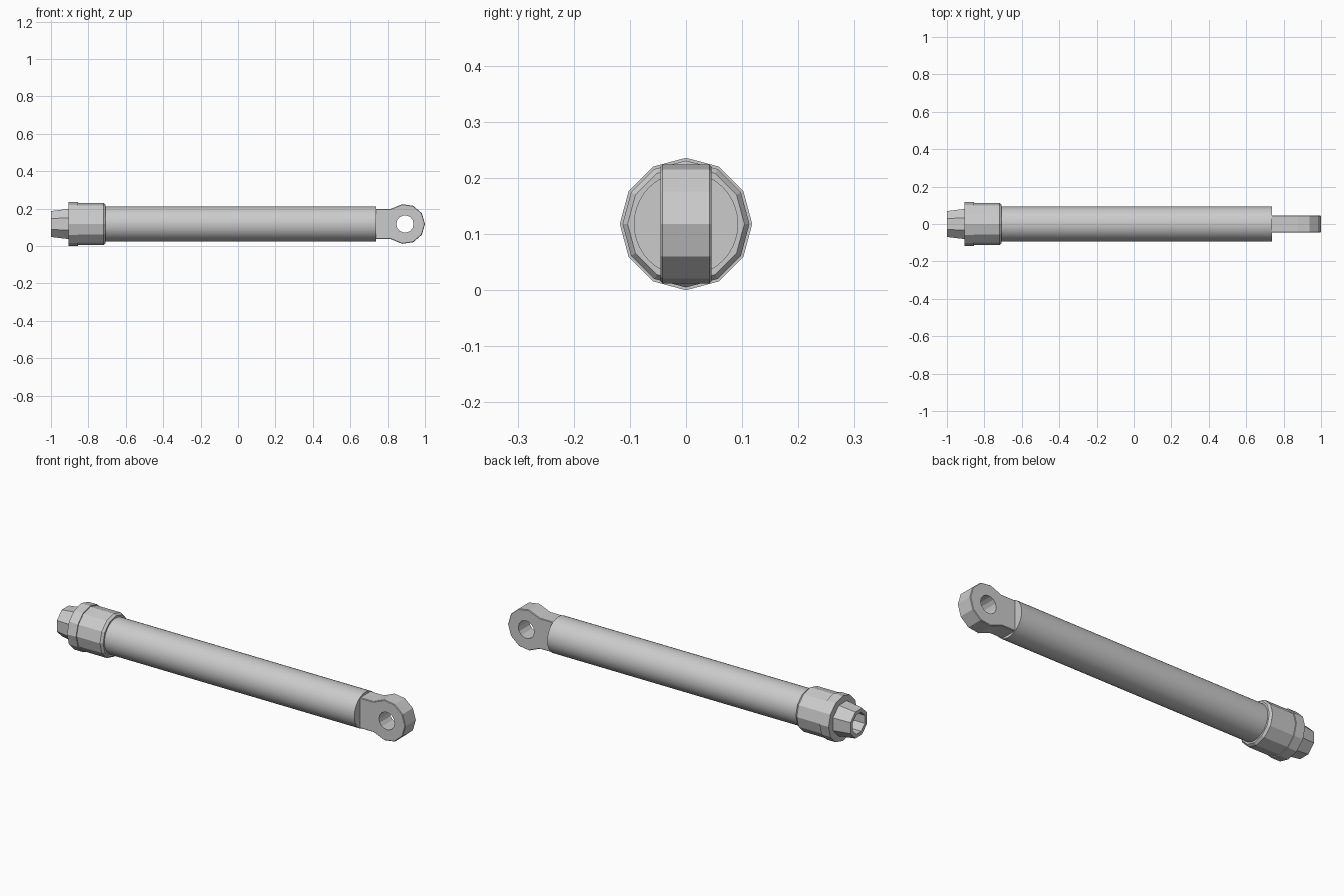
import bpy, bmesh
from math import cos, sin, pi, radians

cube = bpy.data.objects.get("Cube")
if cube:
    bpy.data.objects.remove(cube)

AXIS_Z = 0.118

grey = bpy.data.materials.new("light_grey_metal")
grey.use_nodes = True
colour = (0.6, 0.6, 0.6, 1)
grey.diffuse_color = colour
grey.node_tree.nodes["Principled BSDF"].inputs["Base Color"].default_value = colour


def finish(name, bm):
    bmesh.ops.recalc_face_normals(bm, faces=bm.faces)
    mesh = bpy.data.meshes.new(name)
    bm.to_mesh(mesh)
    bm.free()
    mesh.materials.append(grey)
    obj = bpy.data.objects.new(name, mesh)
    bpy.context.collection.objects.link(obj)
    return obj


def lathe(name, profile, sides, turn=0.0):
    """Spin (x, radius) points round the long axis and cap both ends."""
    bm = bmesh.new()
    rings = []
    for x, r in profile:
        angles = [turn + 2 * pi * i / sides for i in range(sides)]
        rings.append([bm.verts.new((x, r * cos(a), AXIS_Z + r * sin(a))) for a in angles])
    for a, b in zip(rings, rings[1:]):
        for i in range(sides):
            j = (i + 1) % sides
            bm.faces.new((a[i], a[j], b[j], b[i]))
    bm.faces.new(rings[0])
    bm.faces.new(rings[-1])
    return finish(name, bm)


def prism(name, outline, half_width):
    """Extrude an (x, z) outline across y."""
    bm = bmesh.new()
    face = bm.faces.new([bm.verts.new((x, -half_width, z)) for x, z in outline])
    side = bmesh.ops.extrude_face_region(bm, geom=[face])["geom"]
    verts = [v for v in side if isinstance(v, bmesh.types.BMVert)]
    bmesh.ops.translate(bm, vec=(0, 2 * half_width, 0), verts=verts)
    return finish(name, bm)


def arc(x, r, sides, first, last):
    return [(x + r * cos(2 * pi * i / sides), AXIS_Z + r * sin(2 * pi * i / sides))
            for i in range(first, last + 1)]


# Smooth main tube
tube = lathe("main_tube", [(-0.74, 0.093), (0.738, 0.093)], 40)
bpy.context.view_layer.objects.active = tube
tube.select_set(True)
bpy.ops.object.shade_smooth_by_angle(angle=radians(30))

# Faceted collar with a raised flange and a chamfered lip
lathe("collar", [(-0.907, 0.118), (-0.855, 0.118), (-0.855, 0.113),
                 (-0.72, 0.113), (-0.708, 0.104)], 12)

# Tapered hollow nozzle
lathe("nozzle", [(-0.9, 0.088), (-1.0, 0.075), (-1.0, 0.055), (-0.91, 0.055)],
      8, pi / 8)

# End lug: straight neck running into a faceted eye
EYE_X = 0.893
neck = [(0.815, AXIS_Z + 0.08), (0.73, AXIS_Z + 0.08),
        (0.73, AXIS_Z - 0.08), (0.815, AXIS_Z - 0.08)]
lug = prism("end_lug", arc(EYE_X, 0.107, 11, -3, 3) + neck, 0.045)
bevel = lug.modifiers.new("edge_bevel", "BEVEL")
bevel.width = 0.003
bevel.segments = 1
bevel.limit_method = "ANGLE"
bevel.angle_limit = radians(60)

# Pin hole through the eye
cutter = prism("pin_hole_cutter", arc(EYE_X, 0.046, 14, 0, 13), 0.1)
cutter.hide_render = True
cutter.display_type = "WIRE"
hole = lug.modifiers.new("pin_hole", "BOOLEAN")
hole.operation = "DIFFERENCE"
hole.solver = "EXACT"
hole.object = cutter
cutter.hide_set(True)
